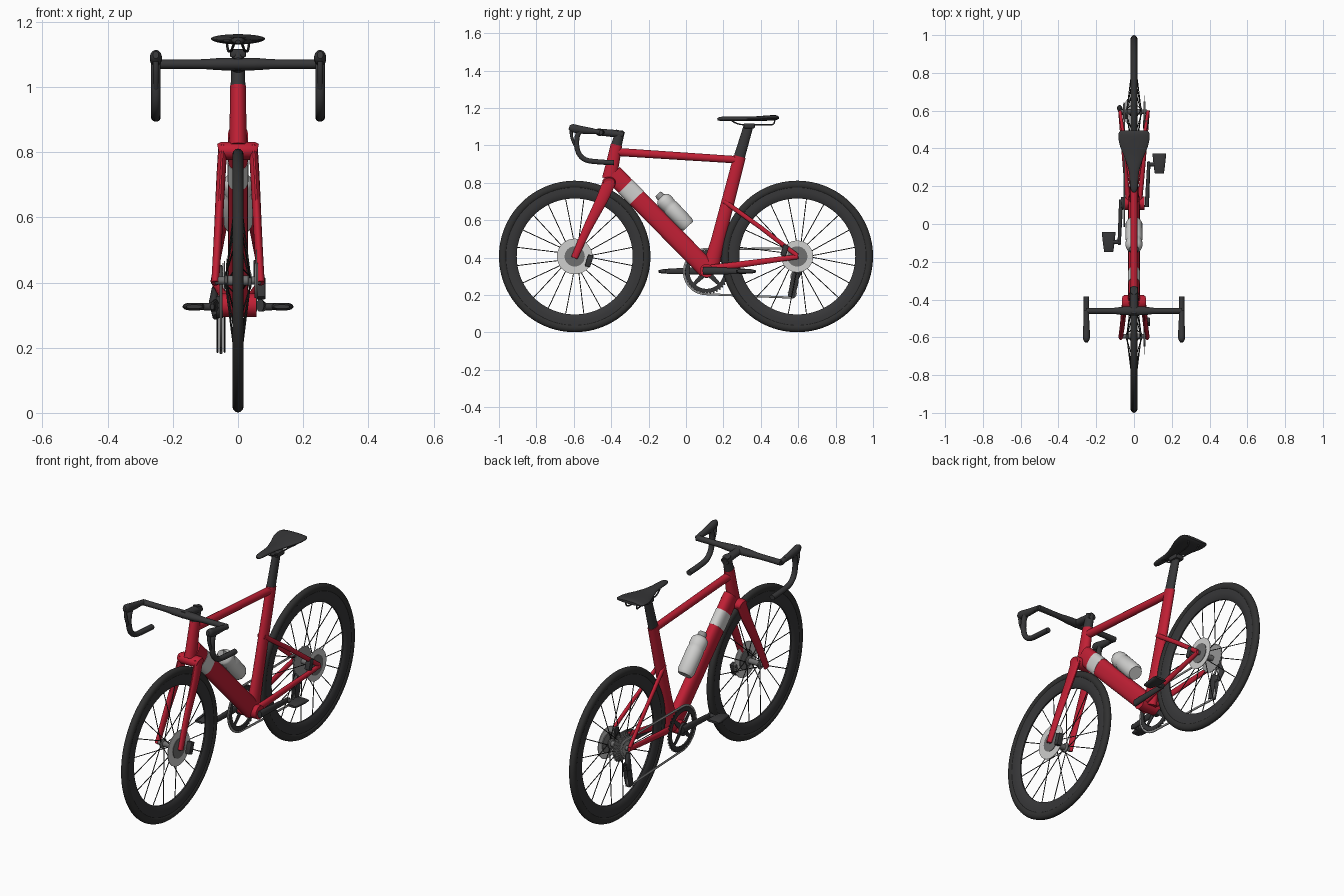
import bpy, bmesh, math
from mathutils import Vector, Matrix

def material(name, r, g, b):
    m = bpy.data.materials.new(name)
    m.diffuse_color = (r, g, b, 1)
    return m

RED = material("frame red", 0.53, 0.014, 0.035)
TYRE = material("tyre black", 0.03, 0.03, 0.03)
BLACK = material("carbon black", 0.038, 0.038, 0.04)
GREY = material("dark steel", 0.16, 0.16, 0.16)
STEEL = material("steel", 0.30, 0.30, 0.30)
LIGHT = material("light grey", 0.62, 0.62, 0.61)

def finish(name, bm, mat):
    bmesh.ops.recalc_face_normals(bm, faces=bm.faces)
    me = bpy.data.meshes.new(name)
    bm.to_mesh(me)
    bm.free()
    me.materials.append(mat)
    ob = bpy.data.objects.new(name, me)
    bpy.context.collection.objects.link(ob)
    return ob

def smooth(pts, n=5):
    """Catmull-Rom curve through tuples of numbers."""
    q = [pts[0]] + list(pts) + [pts[-1]]
    out = []
    for a, b, c, d in zip(q, q[1:], q[2:], q[3:]):
        for k in range(n):
            t = k / n
            out.append(tuple(0.5 * (2*B + (C-A)*t + (2*A-5*B+4*C-D)*t*t + (3*B-A-3*C+D)*t**3)
                             for A, B, C, D in zip(a, b, c, d)))
    return out + [pts[-1]]

def sweep(bm, pts, side=(1, 0, 0), segs=16, power=1.0, closed=False):
    """Elliptical tube through (x, y, z, half width, half depth) points."""
    P = [Vector(p[:3]) for p in pts]
    N, rings = len(P), []
    for i, p in enumerate(pts):
        a, b = (P[i-1], P[(i+1) % N]) if closed else (P[max(i-1, 0)], P[min(i+1, N-1)])
        t = (b - a).normalized()
        s = Vector(side)
        s = (s - t * s.dot(t)).normalized()
        n = t.cross(s)
        ring = []
        for k in range(segs):
            u = 2 * math.pi * (k + 0.5) / segs
            c, d = math.cos(u), math.sin(u)
            c, d = math.copysign(abs(c)**power, c), math.copysign(abs(d)**power, d)
            ring.append(bm.verts.new(P[i] + s * c * p[3] + n * d * p[4]))
        rings.append(ring)
    for i in range(N if closed else N - 1):
        a, b = rings[i], rings[(i+1) % N]
        for k in range(segs):
            bm.faces.new((a[k], a[(k+1) % segs], b[(k+1) % segs], b[k]))
    if not closed:
        bm.faces.new(rings[0])
        bm.faces.new(rings[-1])

def tube(name, pts, mat, **kw):
    bm = bmesh.new()
    sweep(bm, pts, **kw)
    return finish(name, bm, mat)

def lathe(name, profile, y, z, mat, segs=64, teeth=0.0):
    """Spin a closed (radius, x) outline about an axle; teeth notch the outer edge."""
    bm = bmesh.new()
    top = max(r for r, _ in profile)
    rings = []
    for k in range(segs):
        u = 2 * math.pi * k / segs
        ring = []
        for r, x in profile:
            if teeth and r == top and k % 4 > 1:
                r -= teeth
            ring.append(bm.verts.new((x, y + r * math.cos(u), z + r * math.sin(u))))
        rings.append(ring)
    n = len(profile)
    for k in range(segs):
        a, b = rings[k], rings[(k+1) % segs]
        for j in range(n):
            bm.faces.new((a[j], a[(j+1) % n], b[(j+1) % n], b[j]))
    return finish(name, bm, mat)

def disc(name, r0, r1, x0, x1, y, z, mat, **kw):
    return lathe(name, [(r0, x0), (r1, x0), (r1, x1), (r0, x1)], y, z, mat, **kw)

def box(name, loc, size, mat, tilt=0.0, bevel=0.005):
    bm = bmesh.new()
    bmesh.ops.create_cube(bm, size=1, matrix=Matrix.Translation(loc) @ Matrix.Rotation(tilt, 4, 'X')
                          @ Matrix.Diagonal((*size, 1)))
    bmesh.ops.bevel(bm, geom=bm.edges[:], offset=bevel, segments=2, affect='EDGES', profile=0.5)
    return finish(name, bm, mat)

# Wheels with tyre, deep rim, hub, spokes and brake rotor
AXZ = 0.406
for tag, wy, rr in (("front", -0.595, 0.095), ("rear", 0.595, 0.085)):
    tyre = [(0.383 + 0.022 * math.cos(u), 0.018 * math.sin(u))
            for u in [2 * math.pi * k / 14 for k in range(14)]]
    lathe(tag + "_tyre", tyre, wy, AXZ, TYRE, segs=96)
    lathe(tag + "_rim", [(0.372, 0.013), (0.345, 0.015), (0.32, 0.011), (0.31, 0.004),
                         (0.31, -0.004), (0.32, -0.011), (0.345, -0.015), (0.372, -0.013)],
          wy, AXZ, BLACK, segs=96)
    lathe(tag + "_hub", [(0.004, -0.07), (0.012, -0.07), (0.012, -0.042), (0.026, -0.04), (0.026, -0.034),
                         (0.015, -0.03), (0.015, 0.03), (0.026, 0.034), (0.026, 0.04), (0.012, 0.042),
                         (0.012, 0.07), (0.004, 0.07)], wy, AXZ, GREY, segs=24)
    bm = bmesh.new()
    for k in range(20):
        u = 2 * math.pi * (k + 0.5) / 20
        w = u + (0.5 if k // 2 % 2 else -0.5)
        x = 0.037 if k % 2 else -0.037
        sweep(bm, [(x, wy + 0.022 * math.cos(w), AXZ + 0.022 * math.sin(w), 0.0023, 0.0023),
                   (0, wy + 0.315 * math.cos(u), AXZ + 0.315 * math.sin(u), 0.0023, 0.0023)], segs=6)
    finish(tag + "_spokes", bm, TYRE)
    disc(tag + "_brake_rotor", 0.045, rr, 0.055, 0.059, wy, AXZ, LIGHT)
    disc(tag + "_rotor_carrier", 0.01, 0.054, 0.05, 0.062, wy, AXZ, GREY, segs=32)

# Frame tubes
tube("head_tube", [(0, -0.41, 0.82, 0.028, 0.04), (0, -0.395, 0.89, 0.026, 0.036),
                   (0, -0.372, 1.003, 0.024, 0.031)], RED, segs=24)
tube("top_tube", [(0, -0.375, 0.965, 0.02, 0.022), (0, 0.285, 0.922, 0.019, 0.02)], RED)
D0, D1 = Vector((0, -0.39, 0.848)), Vector((0, 0.115, 0.335))
def down(t, g=0.0):
    return (*D0.lerp(D1, t), 0.031 + g, 0.051 + g)
tube("down_tube", [down(0), down(1)], RED, power=0.8, segs=24)
tube("down_tube_band", [down(0.13, 0.0015), down(0.25, 0.0015)], LIGHT, power=0.8, segs=24)
tube("seat_tube", [(0, 0.125, 0.32, 0.03, 0.045), (0, 0.17, 0.49, 0.024, 0.037), (0, 0.287, 0.94, 0.022, 0.033)],
     RED, segs=24)
tube("seat_post", [(0, 0.283, 0.93, 0.02, 0.03), (0, 0.333, 1.10, 0.018, 0.026)], BLACK, segs=24)
tube("bottom_bracket", [(-0.056, 0.11, 0.33, 0.036, 0.036), (0.056, 0.11, 0.33, 0.036, 0.036)], RED,
     side=(0, 1, 0), segs=24)
tube("fork_crown", [(-0.059, -0.412, 0.802, 0.03, 0.024), (-0.05, -0.412, 0.804, 0.036, 0.028),
                    (0.05, -0.412, 0.804, 0.036, 0.028), (0.059, -0.412, 0.802, 0.03, 0.024)],
     RED, side=(0, 1, 0), segs=20)

for s, tag in ((-1, "left"), (1, "right")):
    tube(tag + "_fork_blade", smooth([(s*0.047, -0.408, 0.81, 0.014, 0.036), (s*0.053, -0.45, 0.71, 0.014, 0.032),
                                      (s*0.061, -0.53, 0.55, 0.013, 0.024), (s*0.07, -0.597, 0.398, 0.012, 0.018)]), RED)
    tube(tag + "_seat_stay", [(s*0.014, 0.205, 0.70, 0.01, 0.013), (s*0.045, 0.40, 0.56, 0.009, 0.012),
                              (s*0.074, 0.595, 0.41, 0.009, 0.012)], RED)
    tube(tag + "_chain_stay", smooth([(s*0.03, 0.125, 0.34, 0.014, 0.021), (s*0.045, 0.27, 0.36, 0.012, 0.018),
                                      (s*0.074, 0.6, 0.405, 0.01, 0.013)]), RED)
    # Drop bar, brake hood and lever
    bx = s * 0.252
    path = [(-0.46, 1.07), (-0.53, 1.08), (-0.573, 1.068), (-0.585, 1.01), (-0.572, 0.955),
            (-0.535, 0.922), (-0.47, 0.912), (-0.385, 0.907)]
    tube(tag + "_drop_bar", smooth([(bx, y, z, 0.015, 0.014) for y, z in path]), BLACK, segs=12)
    tube(tag + "_brake_hood", smooth([(bx, -0.49, 1.075, 0.014, 0.015), (bx, -0.56, 1.083, 0.018, 0.021),
                                      (bx, -0.605, 1.092, 0.018, 0.022), (bx, -0.624, 1.098, 0.009, 0.012)]), BLACK)
    tube(tag + "_brake_lever", smooth([(bx, -0.612, 1.095, 0.009, 0.009), (bx, -0.612, 1.05, 0.009, 0.008),
                                       (bx, -0.592, 0.995, 0.008, 0.007), (bx, -0.562, 0.945, 0.006, 0.005)]), BLACK, segs=10)
    # Crank arm, pedal and saddle rail
    cx, cy = s * 0.078, 0.11 + s * 0.205
    tube(tag + "_crank", [(s*0.068, 0.11 - s*0.02, 0.33, 0.012, 0.02), (s*0.07, 0.11 + s*0.03, 0.33, 0.011, 0.02),
                          (cx, cy, 0.326, 0.009, 0.015), (cx + s*0.001, cy + s*0.017, 0.326, 0.006, 0.009)], BLACK)
    tube(tag + "_pedal_axle", [(s*0.07, cy, 0.326, 0.013, 0.013), (s*0.115, cy, 0.326, 0.011, 0.011)], BLACK,
         side=(0, 1, 0), segs=12)
    py = 0.32 if s > 0 else -0.095
    tube(tag + "_pedal", [(s*0.134, py - 0.053, 0.326, 0.024, 0.006), (s*0.134, py - 0.03, 0.326, 0.028, 0.012),
                          (s*0.134, py + 0.03, 0.326, 0.035, 0.012), (s*0.134, py + 0.053, 0.326, 0.036, 0.006)],
         BLACK, power=0.7)
    tube(tag + "_saddle_rail", smooth([(s*0.01, 0.235, 1.138, 0.004, 0.004), (s*0.02, 0.29, 1.112, 0.004, 0.004),
                                       (s*0.022, 0.41, 1.11, 0.004, 0.004), (s*0.03, 0.465, 1.112, 0.004, 0.004),
                                       (s*0.035, 0.475, 1.14, 0.004, 0.004)]), BLACK, segs=8)

# Cockpit
tube("handlebar", smooth([(x, -0.46, 1.07, 0.016 + w, 0.015 + w * 0.6) for x, w in
                          ((-0.255, 0), (-0.12, 0), (-0.05, 0.007), (0.05, 0.007), (0.12, 0), (0.255, 0))]),
     BLACK, side=(0, 1, 0))
tube("stem", [(0, -0.475, 1.072, 0.024, 0.018), (0, -0.40, 1.065, 0.022, 0.02), (0, -0.335, 1.058, 0.022, 0.02)], BLACK)
tube("steerer_spacers", [(0, -0.373, 0.998, 0.023, 0.029), (0, -0.35, 1.078, 0.02, 0.024)], BLACK, segs=24)

# Saddle
tube("saddle", smooth([(0, 0.168, 1.138, 0.008, 0.006), (0, 0.19, 1.142, 0.019, 0.011), (0, 0.28, 1.142, 0.028, 0.012),
                       (0, 0.35, 1.142, 0.05, 0.012), (0, 0.42, 1.145, 0.077, 0.014), (0, 0.475, 1.148, 0.083, 0.014),
                       (0, 0.496, 1.149, 0.07, 0.007)]), BLACK, segs=24)
box("saddle_clamp", (0, 0.338, 1.104), (0.05, 0.06, 0.026), BLACK)

# Bottle lying above the down tube, with its cage
axis = Vector((0, 0.685, -0.728))
def along(d, r):
    return (*(Vector((0, -0.147, 0.737)) + axis * d), r, r)
tube("bottle", [along(d, r) for d, r in ((0.02, 0.026), (0.032, 0.04), (0.045, 0.044), (0.075, 0.044), (0.085, 0.041),
                                         (0.095, 0.044), (0.215, 0.044), (0.232, 0.036))], LIGHT, segs=28)
tube("bottle_cap", [along(-0.005, 0.017), along(0.003, 0.022), along(0.022, 0.024)], STEEL, segs=20)
box("bottle_cage", (0, -0.1, 0.618), (0.022, 0.16, 0.02), GREY, tilt=-0.815)

# Drivetrain on the left side
CX, BY, BZ = -0.052, 0.11, 0.325
disc("chainring", 0.092, 0.122, CX - 0.004, CX + 0.004, BY, BZ, BLACK, segs=160, teeth=0.009)
disc("crank_boss", 0.008, 0.034, CX - 0.016, CX + 0.006, BY, BZ, BLACK, segs=24)
bm = bmesh.new()
for k in range(4):
    u = math.pi / 4 + k * math.pi / 2
    sweep(bm, [(CX, BY + r * math.cos(u), BZ + r * math.sin(u), 0.005, w) for r, w in ((0.02, 0.016), (0.098, 0.009))], segs=8)
finish("chainring_spider", bm, BLACK)
for k in range(7):
    x = -0.026 - k * 0.005
    disc("sprocket_%d" % (k + 1), 0.014, 0.08 - k * 0.0065, x - 0.0013, x + 0.0013, 0.595, AXZ, STEEL, segs=96, teeth=0.006)

def arc(y, z, r, a0, a1, n):
    return [(y + r * math.cos(math.radians(a0 + (a1 - a0) * k / n)),
             z + r * math.sin(math.radians(a0 + (a1 - a0) * k / n))) for k in range(n + 1)]
loop = (arc(BY, BZ, 0.121, 270, 90, 24) + arc(0.595, AXZ, 0.042, 92, -40, 10)
        + arc(0.585, 0.30, 0.022, 130, 230, 5) + arc(0.565, 0.208, 0.022, 20, -92, 6))
tube("chain", [(CX, y, z, 0.005, 0.006) for y, z in loop], STEEL, segs=8, closed=True)
tube("derailleur_body", [(-0.07, 0.6, 0.385, 0.01, 0.013), (-0.076, 0.612, 0.34, 0.014, 0.018),
                         (-0.066, 0.588, 0.295, 0.012, 0.018)], BLACK, segs=12)
for x in (-0.063, -0.041):
    tube("derailleur_cage_plate", [(x, 0.588, 0.32, 0.003, 0.018), (x, 0.578, 0.26, 0.003, 0.022),
                                   (x, 0.562, 0.188, 0.003, 0.018)], BLACK, segs=10)
for y, z in ((0.585, 0.30), (0.565, 0.208)):
    disc("pulley_wheel", 0.004, 0.022, CX - 0.003, CX + 0.003, y, z, GREY, segs=44, teeth=0.004)

# Brake calipers on the right side
box("front_caliper", (0.07, -0.518, 0.382), (0.03, 0.03, 0.065), BLACK, tilt=-0.3)
box("rear_caliper", (0.062, 0.527, 0.438), (0.03, 0.03, 0.06), BLACK, tilt=-0.3)

# Shading
bpy.ops.object.select_all(action='SELECT')
bpy.context.view_layer.objects.active = bpy.context.selected_objects[0]
bpy.ops.object.shade_smooth_by_angle(angle=math.radians(40))
